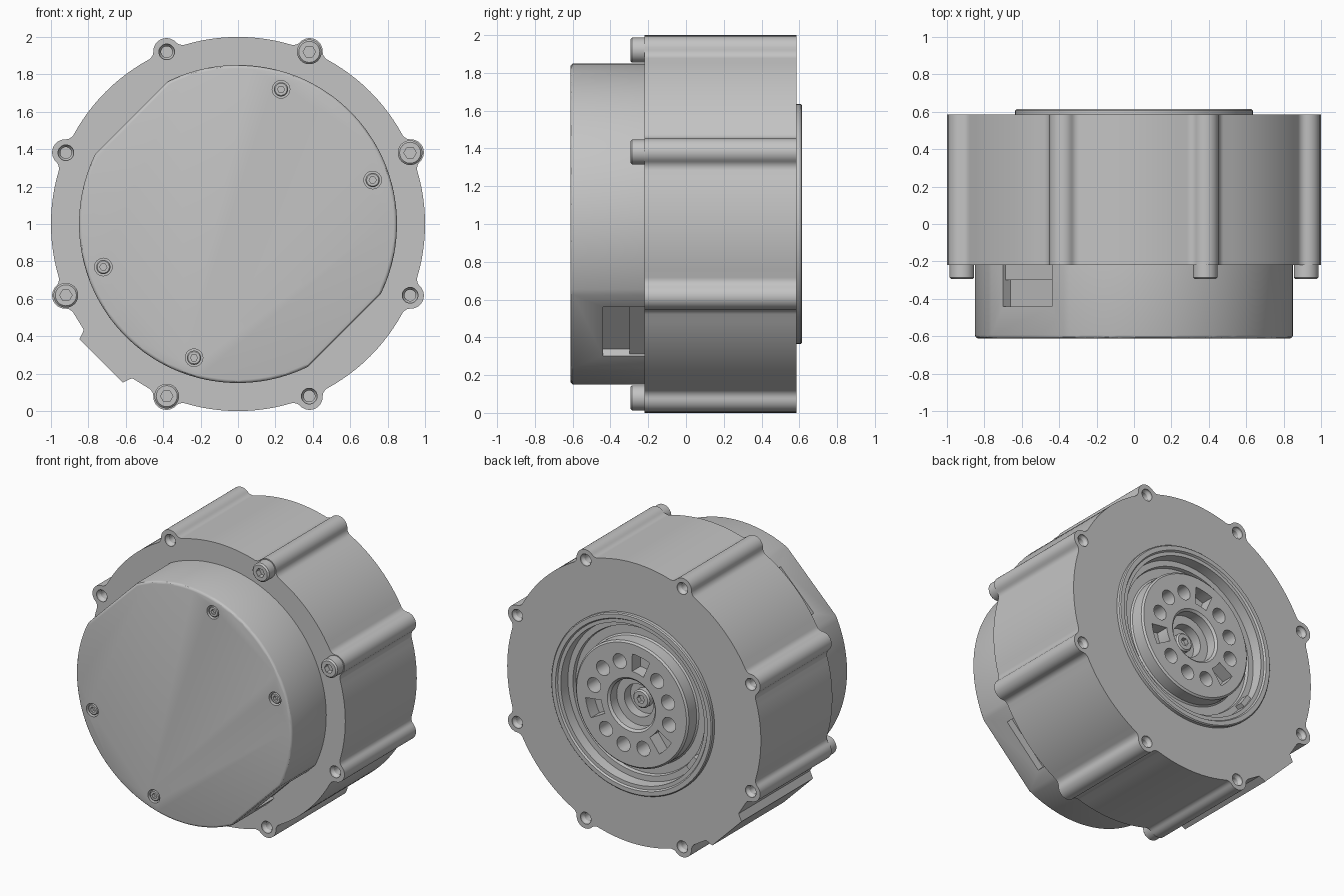
import bpy, bmesh, math
from mathutils import Vector

if "Cube" in bpy.data.objects:
    bpy.data.objects.remove(bpy.data.objects["Cube"])

ZC = 1.0                                   # height of the motor axis (runs along y)
grey = bpy.data.materials.new("light_grey")
grey.diffuse_color = (0.55, 0.55, 0.55, 1)
grey.use_nodes = True
grey.node_tree.nodes["Principled BSDF"].inputs["Base Color"].default_value = grey.diffuse_color


def polar(r, deg):
    a = math.radians(deg)
    return (r * math.cos(a), r * math.sin(a))


def finish(bm, name):
    bmesh.ops.remove_doubles(bm, verts=bm.verts, dist=1e-5)
    bmesh.ops.recalc_face_normals(bm, faces=bm.faces)
    me = bpy.data.meshes.new(name)
    bm.to_mesh(me)
    bm.free()
    me.materials.append(grey)
    ob = bpy.data.objects.new(name, me)
    bpy.context.collection.objects.link(ob)
    return ob


def prism(name, outline, y0, y1):
    """Extrude an (x, z) outline around the axis from y0 to y1."""
    bm = bmesh.new()
    f = bm.faces.new([bm.verts.new((x, y0, ZC + z)) for x, z in outline])
    ext = bmesh.ops.extrude_face_region(bm, geom=[f])
    verts = [v for v in ext["geom"] if isinstance(v, bmesh.types.BMVert)]
    bmesh.ops.translate(bm, verts=verts, vec=(0, y1 - y0, 0))
    return finish(bm, name)


def lathe(name, profile, cx=0, cz=0, steps=96, closed=False):
    """Spin an (r, y) profile around a line parallel to the y axis."""
    bm = bmesh.new()
    vs = [bm.verts.new((cx + r, y, ZC + cz)) for r, y in profile]
    edges = [bm.edges.new(p) for p in zip(vs, vs[1:])]
    if closed:
        edges.append(bm.edges.new((vs[-1], vs[0])))
    bmesh.ops.spin(bm, geom=vs + edges, cent=(cx, 0, ZC + cz), axis=(0, 1, 0),
                   angle=math.tau, steps=steps, use_merge=False)
    return finish(bm, name)


def rod(r, y0, y1, cx=0, cz=0, steps=24):
    return lathe("cutter", [(0, y0), (r, y0), (r, y1), (0, y1)], cx, cz, steps)


def sector_box(direction, d0, d1, half, y0, y1):
    """Box whose outward direction is an angle around the axis."""
    n = Vector(polar(1, direction))
    t = Vector((-n.y, n.x))
    pts = [n * d0 - t * half, n * d1 - t * half, n * d1 + t * half, n * d0 + t * half]
    return prism("cutter", [tuple(p) for p in pts], y0, y1)


def cut(ob, cutters):
    bpy.context.view_layer.objects.active = ob
    for c in cutters:
        m = ob.modifiers.new("cut", 'BOOLEAN')
        m.operation, m.solver, m.object = 'DIFFERENCE', 'EXACT', c
        bpy.ops.object.modifier_apply(modifier=m.name)
        bpy.data.objects.remove(c)


def screw(name, cx, cz, r, y0, y1):
    """Socket head screw facing the front."""
    ob = lathe(name, [(0, y0), (r * .85, y0), (r, y0 + r * .15), (r, y1), (0, y1)], cx, cz, 32)
    cut(ob, [rod(r * .5, y0 - .05, y0 + r * .6, cx, cz, 6)])


# main housing outline: round body, eight filleted lugs and one pad
LUG, FIL = 0.07, 0.05
FRONT, BACK = -0.22, 0.585
lugs = [22.5 + 45 * i for i in range(8)]
phi = math.degrees(math.acos(((1 + FIL) ** 2 + 1 - (LUG + FIL) ** 2) / (2 * (1 + FIL))))
outline = []
for a in lugs:
    c = Vector(polar(1, a))
    f1, f2 = Vector(polar(1 + FIL, a - phi)), Vector(polar(1 + FIL, a + phi))

    def arc(centre, p, q, n):
        u, v = p - centre, q - centre
        turn = math.atan2(u.x * v.y - u.y * v.x, u.dot(v))
        for i in range(n + 1):
            t = turn * i / n
            outline.append((centre.x + u.x * math.cos(t) - u.y * math.sin(t),
                            centre.y + u.x * math.sin(t) + u.y * math.cos(t)))
    m1, m2 = c + (f1 - c).normalized() * LUG, c + (f2 - c).normalized() * LUG
    top = c + c * LUG
    arc(f1, Vector(polar(1, a - phi)), m1, 6)
    arc(c, m1, top, 7)
    outline.pop()
    arc(c, top, m2, 7)
    arc(f2, m2, Vector(polar(1, a + phi)), 6)
    if a == 202.5:                          # raised flat pad
        outline += [polar(1, 214.5), polar(1.048, 216), polar(1.048, 234), polar(1, 235.5)]
    else:
        span = 45 - 2 * phi
        outline += [polar(1, a + phi + span * i / 12) for i in range(1, 12)]
clean = []
for p in outline:
    if not clean or (Vector(p) - Vector(clean[-1])).length > 1e-4:
        clean.append(p)
housing = prism("housing", clean, FRONT, BACK)

# lug holes at both ends and the central opening at the back
holes = [rod(0.60, 0.35, 0.7, steps=96)]
for a in lugs:
    x, z = polar(0.996, a)
    for y, s in ((FRONT, 1), (BACK, -1)):
        holes.append(lathe("cutter", [(0, y - s * .02), (.042, y - s * .02), (.042, y + s * .012),
                                      (.03, y + s * .03), (.03, y + s * .1), (0, y + s * .1)], x, z, 24))
cut(housing, holes)

# front cover with two flats
flat = math.degrees(math.acos(0.805 / 0.85))
ring = []
for mid in (135, 315):
    n = 64
    start, span = mid + flat, 180 - 2 * flat
    ring += [polar(0.85, start + span * i / n) for i in range(n + 1)]
cover = prism("front_cover", ring, -0.612, FRONT)
bm = bmesh.new()
bm.from_mesh(cover.data)
rim = [e for e in bm.edges if all(v.co.y < -0.6 for v in e.verts)]
bmesh.ops.bevel(bm, geom=rim, offset=0.018, segments=3, profile=0.5, affect='EDGES')
bm.to_mesh(cover.data)
bm.free()

# stepped slots in the flats and counterbores in the cover face
cover_screws = [(.23, .72), (.72, .235), (-.72, -.23), (-.235, -.715)]
pockets = [rod(0.047, -0.7, -0.56, x, z, 32) for x, z in cover_screws]
for d in (135, 315):
    pockets.append(sector_box(d, 0.75, 0.95, 0.185, -0.44, -0.30))
    pockets.append(sector_box(d, 0.787, 0.95, 0.185, -0.305, -0.20))
cut(cover, pockets)
for x, z in cover_screws:
    screw("cover_screw", x, z, 0.038, -0.606, -0.55)

# four screws standing on alternating lugs
for a in (22.5, 67.5, 202.5, 247.5):
    screw("housing_screw", *polar(0.996, a), 0.066, -0.295, FRONT + 0.01)

# stepped ring around the back opening
lathe("bearing_ring", [(.635, .57), (.635, .608), (.628, .615), (.598, .615), (.59, .602), (.565, .602),
                       (.56, .53), (.52, .53), (.515, .505), (.43, .505), (.43, .37), (.61, .37),
                       (.61, .57)], closed=True, steps=128)
tab = sector_box(214, 0.53, 0.58, 0.05, 0.51, 0.585)
tab.name = "ring_tab"

# output hub with stepped bore, bolt holes and three slots
hub = lathe("output_hub", [(0, .38), (.46, .38), (.46, .50), (.445, .515), (.445, .603), (.433, .614),
                           (.19, .614), (.175, .60), (.175, .53), (.115, .53), (.115, .46), (0, .46)])
cuts = []
for k in range(12):
    a = 102 + 30 * k
    if k % 4 == 0:
        pts = [polar(.24, a - 11 + 5.5 * i) for i in range(5)]
        pts += [polar(.365, a + 11 - 5.5 * i) for i in range(5)]
        cuts.append(prism("cutter", pts, .52, .7))
    else:
        cuts.append(rod(.052, .48, .7, *polar(.302, a), 28))
cut(hub, cuts)

# screw in the middle of the hub
shaft = lathe("centre_screw", [(0, .45), (.065, .45), (.065, .50), (.055, .51), (0, .51)], steps=32)
cut(shaft, [rod(.03, .48, .6, steps=6)])

# smooth shading with sharp edges kept
bpy.ops.object.select_all(action='DESELECT')
for ob in bpy.context.scene.objects:
    ob.select_set(True)
    bpy.context.view_layer.objects.active = ob
bpy.ops.object.shade_smooth_by_angle(angle=math.radians(30))
